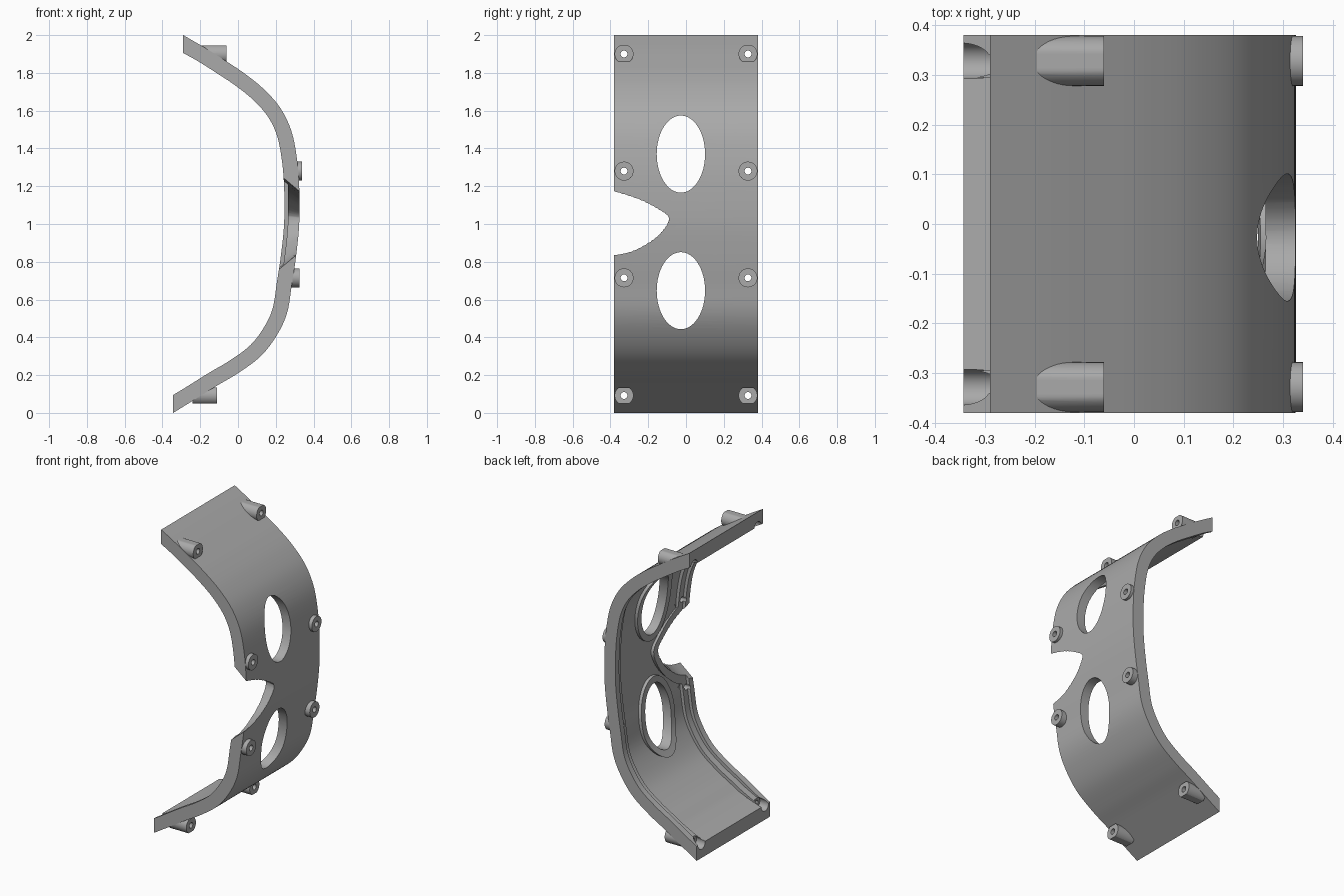
import bpy
import bmesh
import math
from mathutils import Vector

cube = bpy.data.objects.get("Cube")
if cube:
    bpy.data.objects.remove(cube, do_unlink=True)

grey = bpy.data.materials.new("plain_grey")
grey.use_nodes = True
GREY = (0.4, 0.4, 0.4, 1)
grey.diffuse_color = GREY
grey.node_tree.nodes["Principled BSDF"].inputs["Base Color"].default_value = GREY


def loft(name, start, end):
    """Closed solid between two matching loops of 3D points."""
    bm = bmesh.new()
    a = [bm.verts.new(p) for p in start]
    b = [bm.verts.new(p) for p in end]
    bm.faces.new(a)
    bm.faces.new(b[::-1])
    for i in range(len(a)):
        j = (i + 1) % len(a)
        bm.faces.new((a[i], a[j], b[j], b[i]))
    bmesh.ops.recalc_face_normals(bm, faces=bm.faces)
    mesh = bpy.data.meshes.new(name)
    bm.to_mesh(mesh)
    bm.free()
    mesh.materials.append(grey)
    ob = bpy.data.objects.new(name, mesh)
    bpy.context.collection.objects.link(ob)
    return ob


def combine(target, tool, operation="DIFFERENCE"):
    """Apply a boolean and remove the tool."""
    tool.hide_render = True
    mod = target.modifiers.new("cut", "BOOLEAN")
    mod.operation = operation
    mod.solver = "EXACT"
    mod.object = tool
    bpy.context.view_layer.objects.active = target
    bpy.ops.object.modifier_apply(modifier=mod.name)
    bpy.data.objects.remove(tool, do_unlink=True)


def smooth(points, steps=6):
    """Spline through the control points."""
    pts = [2 * points[0] - points[1]] + points + [2 * points[-1] - points[-2]]
    out = []
    for p, q, r, s in zip(pts, pts[1:], pts[2:], pts[3:]):
        for k in range(steps):
            t = k / steps
            out.append(q + (r - p) * t / 2
                       + (p - 2.5 * q + 2 * r - s / 2) * t * t
                       + (1.5 * (q - r) + (s - p) / 2) * t ** 3)
    return out + [points[-1]]


def rod(name, x0, x1, y, z, ry, rz, flat=9, n=48):
    """Elliptical rod along x, optionally flattened above and below."""
    ring = []
    for i in range(n):
        a = math.tau * i / n
        ring.append((y + ry * math.cos(a),
                     z + max(-flat, min(flat, rz * math.sin(a)))))
    return loft(name, [(x0, *p) for p in ring], [(x1, *p) for p in ring])


def band(name, near, far, half):
    """Curved sheet between two profiles, running across y."""
    loop = near + far[::-1]
    return loft(name, [(p.x, -half, p.y) for p in loop],
                [(p.x, half, p.y) for p in loop])


# Side profile of the sheet: outer line, and inner line offset from it
outer_ctrl = [Vector(p) for p in (
    (-.29, 2), (-.17, 1.93), (-.06, 1.86), (.03, 1.8), (.13, 1.72), (.22, 1.62),
    (.28, 1.5), (.31, 1.36), (.324, 1.2), (.324, 1), (.306, .82), (.285, .68),
    (.26, .53), (.205, .41), (.12, .3), (0, .21), (-.11, .145), (-.23, .07),
    (-.343, 0))]
inner_ctrl = []
for i, p in enumerate(outer_ctrl):
    if i == 0:
        inner_ctrl.append(p - Vector((0, .095)))
    elif i == len(outer_ctrl) - 1:
        inner_ctrl.append(p + Vector((0, .095)))
    else:
        d = (outer_ctrl[i + 1] - outer_ctrl[i - 1]).normalized()
        inner_ctrl.append(p + .08 * Vector((d.y, -d.x)))
outer, inner = smooth(outer_ctrl), smooth(inner_ctrl)
frame = band("mask_frame", outer, inner, .38)

# Nose opening, flaring toward the inside
nose = [Vector(p) for p in (
    (-.45, 1.185), (-.38, 1.178), (-.25, 1.137), (-.15, 1.085), (-.09, 1.035),
    (-.12, .97), (-.18, .915), (-.28, .865), (-.38, .845), (-.45, .84))]
nose = smooth(nose, 4)


def nose_cutter(grow):
    def ring(x, flare):
        return [(x, p.x + grow, 1.01 + (p.y - 1.01) * (flare + grow * 5))
                for p in nose]
    return loft("nose_cutter", ring(.4, .6), ring(.16, 1.8))


# Stepped recess on the inside, fading out toward both ends;
# the deeper step leaves raised rims around the openings
EYES = (1.37, .647)
last = len(outer) - 1
for half, depth in ((.34, .25), (.295, .5)):
    floor, beyond = [], []
    for i, (o, q) in enumerate(zip(outer, inner)):
        fade = min(1, min(i, last - i) / 10)
        floor.append(q.lerp(o, depth * fade - .01 * (1 - fade)))
        beyond.append(q.lerp(o, -.4))
    recess = band("recess_cutter", floor, beyond, half)
    if depth > .3:
        for z in EYES:
            combine(recess, rod("eye_rim", -.2, .5, -.027, z, .168, .245))
        combine(recess, nose_cutter(.045))
    combine(frame, recess)

# Mounting bosses: height, start, tip, flattening, counterbore depth
BOSSES = ((1.9, -.2, -.06, .045, -.2), (1.28, .28, .34, 9, None),
          (.715, .25, .325, 9, None), (.092, -.24, -.11, .043, -.28))
for z, x0, x1, flat, bore in BOSSES:
    for y in (-.328, .328):
        combine(frame, rod("boss", x0, x1, y, z, .05, .05, flat), "UNION")
        combine(frame, rod("screw_hole", -.5, .5, y, z, .018, .018, n=24))
        if bore:
            combine(frame, rod("counterbore", -.5, bore, y, z, .036, .036))

# Eye and nose openings
for z in EYES:
    combine(frame, rod("eye_cutter", -.2, .5, -.027, z, .128, .204, n=64))
combine(frame, nose_cutter(0))

# Smooth curved faces, keep edges crisp
bpy.ops.object.select_all(action="DESELECT")
frame.select_set(True)
bpy.context.view_layer.objects.active = frame
bpy.ops.object.shade_smooth_by_angle(angle=math.radians(30))
